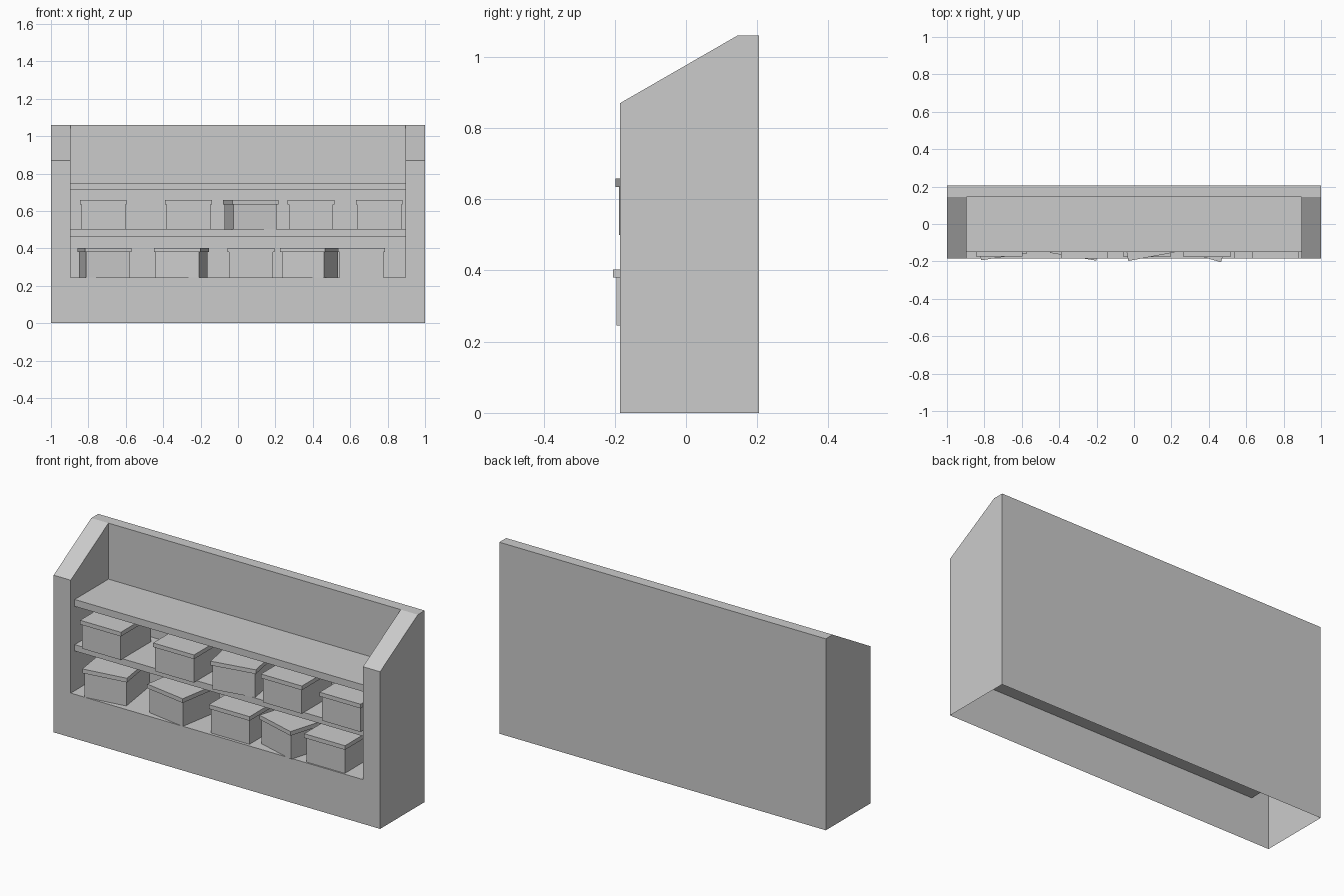
import bpy, bmesh
from math import radians
from mathutils import Matrix

if "Cube" in bpy.data.objects:
    bpy.data.objects.remove(bpy.data.objects["Cube"])

INNER = 0.895          # half width of the opening
BACK, FLOOR = 0.145, 0.245


def add_box(bm, x, y, z):
    """Box from (min, max) ranges."""
    verts = bmesh.ops.create_cube(bm, size=1)["verts"]
    for v in verts:
        for i, (lo, hi) in enumerate((x, y, z)):
            v.co[i] = lo if v.co[i] < 0 else hi
    return verts


def make_object(name, bm):
    bmesh.ops.recalc_face_normals(bm, faces=bm.faces)
    mesh = bpy.data.meshes.new(name)
    bm.to_mesh(mesh)
    bm.free()
    obj = bpy.data.objects.new(name, mesh)
    bpy.context.collection.objects.link(obj)
    return obj


# Cabinet: side profile extruded across the width
profile = [(-0.185, 0), (0.205, 0), (0.205, 1.06), (BACK, 1.06), (-0.185, 0.87)]
bm = bmesh.new()
side = bm.faces.new([bm.verts.new((-1, y, z)) for y, z in profile])
ext = bmesh.ops.extrude_face_region(bm, geom=[side])
bmesh.ops.translate(bm, vec=(2, 0, 0),
                    verts=[g for g in ext["geom"] if isinstance(g, bmesh.types.BMVert)])
cabinet = make_object("cabinet", bm)

# Opening cut into the cabinet
bm = bmesh.new()
add_box(bm, (-INNER, INNER), (-0.5, BACK), (FLOOR, 1.5))
cutter = make_object("opening_cutter", bm)
cutter.hide_render = True
mod = cabinet.modifiers.new("opening", "BOOLEAN")
mod.operation, mod.solver, mod.object = "DIFFERENCE", "EXACT", cutter
bpy.context.view_layer.objects.active = cabinet
bpy.ops.object.modifier_apply(modifier=mod.name)
bpy.data.objects.remove(cutter)

# Underside of the cabinet is open
bm = bmesh.new()
bm.from_mesh(cabinet.data)
bottom = [f for f in bm.faces if all(v.co.z < 0.001 for v in f.verts)]
bmesh.ops.delete(bm, geom=bottom, context="FACES_ONLY")
bm.to_mesh(cabinet.data)
bm.free()

# Shelves
for name, z in (("middle_shelf", (0.465, 0.50)), ("top_shelf", (0.712, 0.75))):
    bm = bmesh.new()
    add_box(bm, (-INNER, INNER), (-0.15, BACK), z)
    make_object(name, bm)


# Storage boxes with overhanging lids
def storage_box(name, x, y, z, angle):
    bm = bmesh.new()
    add_box(bm, (-0.118, 0.118), (-0.132, 0.132), (0, 0.135))
    add_box(bm, (-0.125, 0.125), (-0.14, 0.14), (0.135, 0.158))
    obj = make_object(name, bm)
    obj.matrix_world = Matrix.Translation((x, y, z)) @ Matrix.Rotation(radians(angle), 4, "Z")


rows = {
    "lower_box": (FLOOR, [(-0.715, -0.037, 8.5), (-0.302, -0.037, -9.5), (0.07, -0.037, 0),
                          (0.385, -0.035, -16.5), (0.66, -0.045, 0)]),
    "upper_box": (0.50, [(-0.72, -0.035, 0), (-0.265, -0.045, 0), (0.067, -0.037, 10.5),
                         (0.39, -0.037, 0), (0.755, -0.045, 0)]),
}
for name, (z, spots) in rows.items():
    for i, (x, y, angle) in enumerate(spots, 1):
        storage_box(f"{name}_{i}", x, y, z, angle)
